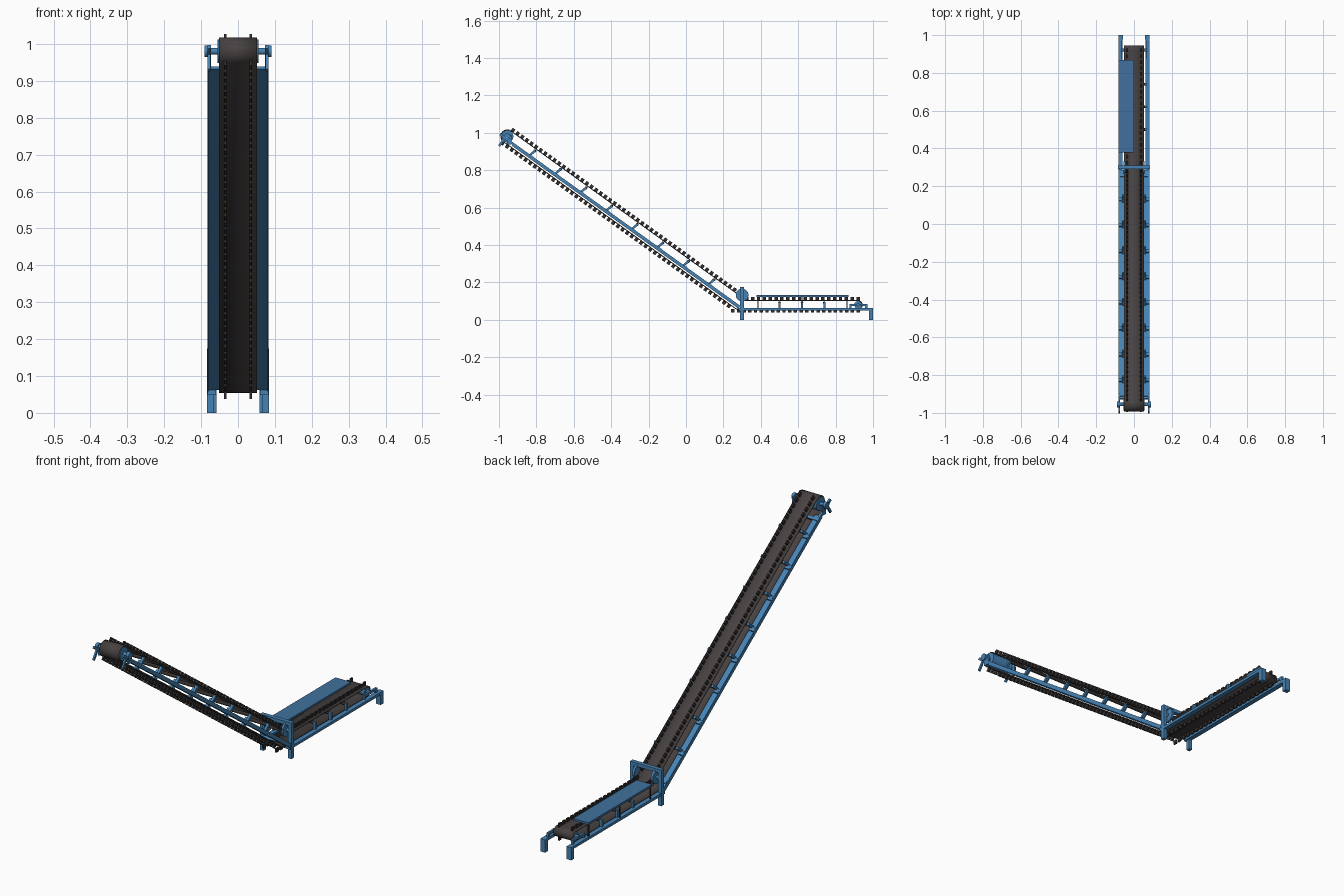
import bpy, bmesh, math
from mathutils import Matrix, Vector

if "Cube" in bpy.data.objects:
    bpy.data.objects.remove(bpy.data.objects["Cube"])

def mat(name, rgb):
    m = bpy.data.materials.new(name)
    m.diffuse_color = (*rgb, 1)
    m.use_nodes = True
    m.node_tree.nodes["Principled BSDF"].inputs["Base Color"].default_value = m.diffuse_color
    return m

BLUE = mat("steel blue", (0.062, 0.225, 0.455))
COVER = mat("cover blue", (0.052, 0.165, 0.34))
BELT = mat("belt grey", (0.065, 0.054, 0.054))
LUG = mat("lug dark grey", (0.034, 0.029, 0.028))

A = math.atan2(0.584, 0.812)          # slope of the incline
HEAD = Vector((0, -0.955, 0.98))      # head pulley centre
DIR = Vector((0, math.cos(A), -math.sin(A)))
NRM = Vector((0, math.sin(A), math.cos(A)))

def P(t, n, x=0):
    """Point on the incline: t down the slope, n above the pulley axis."""
    return HEAD + DIR * t + NRM * n + Vector((x, 0, 0))

def box(bm, c, size, rot=0.0):
    m = Matrix.Translation(c) @ Matrix.Rotation(rot, 4, 'X') @ Matrix.Diagonal((*size, 1))
    bmesh.ops.create_cube(bm, size=1, matrix=m)

def span(bm, x0, x1, y0, y1, z0, z1):
    box(bm, ((x0+x1)/2, (y0+y1)/2, (z0+z1)/2), (abs(x1-x0), abs(y1-y0), abs(z1-z0)))

def mspan(bm, x0, x1, *r):
    for s in (-1, 1):
        span(bm, s*x0, s*x1, *r)

def cyl(bm, x0, x1, y, z, r, n=24):
    m = Matrix.Translation(((x0+x1)/2, y, z)) @ Matrix.Rotation(math.pi/2, 4, 'Y')
    bmesh.ops.create_cone(bm, cap_ends=True, segments=n, radius1=r, radius2=r,
                          depth=abs(x1-x0), matrix=m)

def finish(name, bm, material, smooth=False):
    bmesh.ops.recalc_face_normals(bm, faces=bm.faces)
    me = bpy.data.meshes.new(name)
    bm.to_mesh(me)
    bm.free()
    me.materials.append(material)
    ob = bpy.data.objects.new(name, me)
    bpy.context.collection.objects.link(ob)
    if smooth:
        bpy.context.view_layer.objects.active = ob
        ob.select_set(True)
        bpy.ops.object.shade_smooth_by_angle(angle=math.radians(35))
        ob.select_set(False)
    return ob

# Belt: one closed loop round the head and tail pulleys
R, TAIL, TR = 0.035, (0.92, 0.0795), 0.0225
up_bend = Vector((0, 0.325, 0.102))
low_bend = Vector((0, 0.269, 0.057))
path = []
for i in range(17):                                   # head wrap, underside to top
    a = -math.pi/2 - math.pi*i/16
    path.append(P(R*math.cos(a), R*math.sin(a)))
path.append(up_bend)
for i in range(13):                                   # tail wrap, top to underside
    a = math.pi/2 - math.pi*i/12
    path.append(Vector((0, TAIL[0] + TR*math.cos(a), TAIL[1] + TR*math.sin(a))))
path.append(low_bend)
bm = bmesh.new()
W = 0.052
rows = [[bm.verts.new((x, p.y, p.z)) for x in (-W, W)] for p in path]
for i, a in enumerate(rows):
    b = rows[(i+1) % len(rows)]
    bm.faces.new((a[0], b[0], b[1], a[1]))
belt = finish("belt", bm, BELT, True)
sol = belt.modifiers.new("thickness", 'SOLIDIFY')
sol.thickness, sol.offset = 0.005, 0

# Belt lugs: two rows along each straight run
bm = bmesh.new()
def lugs(a, b, out, rot):
    n = int((b-a).length / 0.03)
    for i in range(n+1):
        p = a.lerp(b, i/n) + out*0.0095
        for x in (-0.035, 0.035):
            box(bm, p + Vector((x, 0, 0)), (0.007, 0.018, 0.02), rot)
UP = Vector((0, 0, 1))
lugs(P(0.005, R), P(1.495, R), NRM, -A)
lugs(P(0.0, -R), P(1.49, -R), -NRM, -A)
lugs(Vector((0, 0.325, 0.102)), Vector((0, 0.92, 0.102)), UP, 0)
lugs(Vector((0, 0.25, 0.057)), Vector((0, 0.92, 0.057)), -UP, 0)
finish("belt_lugs", bm, LUG)

# Incline frame: side plates with edge lips, end arms, idler brackets
bm = bmesh.new()
for s in (-1, 1):
    L = 1.49
    box(bm, P(0.05 + L/2, -0.019, s*0.066), (0.034, L, 0.008), -A)
    box(bm, P(0.05 + L/2, -0.017, s*0.081), (0.004, L, 0.018), -A)
    box(bm, P(0.02, -0.014, s*0.078), (0.01, 0.12, 0.012), -A)
    for i in range(8):
        t = 0.16 + i*0.1685
        box(bm, P(t, 0.005, s*0.058), (0.012, 0.012, 0.045), -A - 0.25)
        box(bm, P(t + 0.006, -0.011, s*0.066), (0.026, 0.02, 0.008), -A)
for t in (0.07, 1.5):                                 # cross members
    box(bm, P(t, -0.017), (0.15, 0.015, 0.012), -A)
finish("incline_frame", bm, BLUE)

# Idler rollers under the carrying run
bm = bmesh.new()
for i in range(8):
    p = P(0.16 + i*0.1685 + 0.005, 0.023)
    cyl(bm, -0.052, 0.052, p.y, p.z, 0.008, 12)
for y in (0.5, 0.62, 0.74):
    cyl(bm, -0.058, 0.058, y, 0.091, 0.007, 12)
finish("idler_rollers", bm, LUG, True)

# Head pulley, shaft, bearings and their hangers
bm = bmesh.new()
cyl(bm, -0.055, 0.055, HEAD.y, HEAD.z, 0.032, 32)
cyl(bm, -0.09, 0.09, HEAD.y, HEAD.z, 0.009, 16)
for s in (-1, 1):
    cyl(bm, s*0.076, s*0.091, HEAD.y, HEAD.z, 0.016, 20)
finish("head_pulley", bm, BLUE, True)
bm = bmesh.new()
for s in (-1, 1):
    box(bm, (s*0.078, -0.945, 0.962), (0.008, 0.026, 0.05))
    box(bm, (s*0.078, -0.985, 0.95), (0.008, 0.012, 0.05), -0.6)
finish("head_brackets", bm, BLUE)

# Horizontal frame: rails, end legs, posts, take-up brackets
bm = bmesh.new()
mspan(bm, 0.06, 0.083, 0.28, 1.0, 0.049, 0.062)
mspan(bm, 0.058, 0.083, 0.978, 1.0, 0, 0.062)
for y in (0.5, 0.62, 0.74):
    mspan(bm, 0.058, 0.07, y-0.006, y+0.006, 0.06, 0.096)
mspan(bm, 0.06, 0.07, 0.875, 0.97, 0.073, 0.084)
mspan(bm, 0.06, 0.07, 0.958, 0.97, 0.06, 0.084)
mspan(bm, 0.06, 0.07, 0.875, 0.885, 0.06, 0.084)
finish("loading_frame", bm, BLUE)

# Tail pulley
bm = bmesh.new()
cyl(bm, -0.05, 0.05, TAIL[0], TAIL[1], 0.02)
cyl(bm, -0.068, 0.068, TAIL[0], TAIL[1], 0.008, 16)
finish("tail_pulley", bm, BLUE, True)

# Portal over the bend, with hold-down discs
bm = bmesh.new()
mspan(bm, 0.066, 0.084, 0.29, 0.31, 0, 0.175)
span(bm, -0.084, 0.084, 0.29, 0.31, 0.158, 0.175)
finish("portal", bm, BLUE)
bm = bmesh.new()
for s in (-1, 1):
    cyl(bm, s*0.044, s*0.055, 0.3, 0.132, 0.034, 28)
    cyl(bm, s*0.044, s*0.075, 0.3, 0.132, 0.009, 16)
finish("hold_down_discs", bm, BLUE, True)

# Half-width cover and its thin posts
bm = bmesh.new()
span(bm, -0.083, 0.0, 0.378, 0.868, 0.122, 0.132)
finish("cover", bm, COVER)
bm = bmesh.new()
for y in (0.385, 0.62, 0.86):
    span(bm, -0.08, -0.075, y-0.003, y+0.003, 0.06, 0.123)
finish("cover_posts", bm, LUG)
